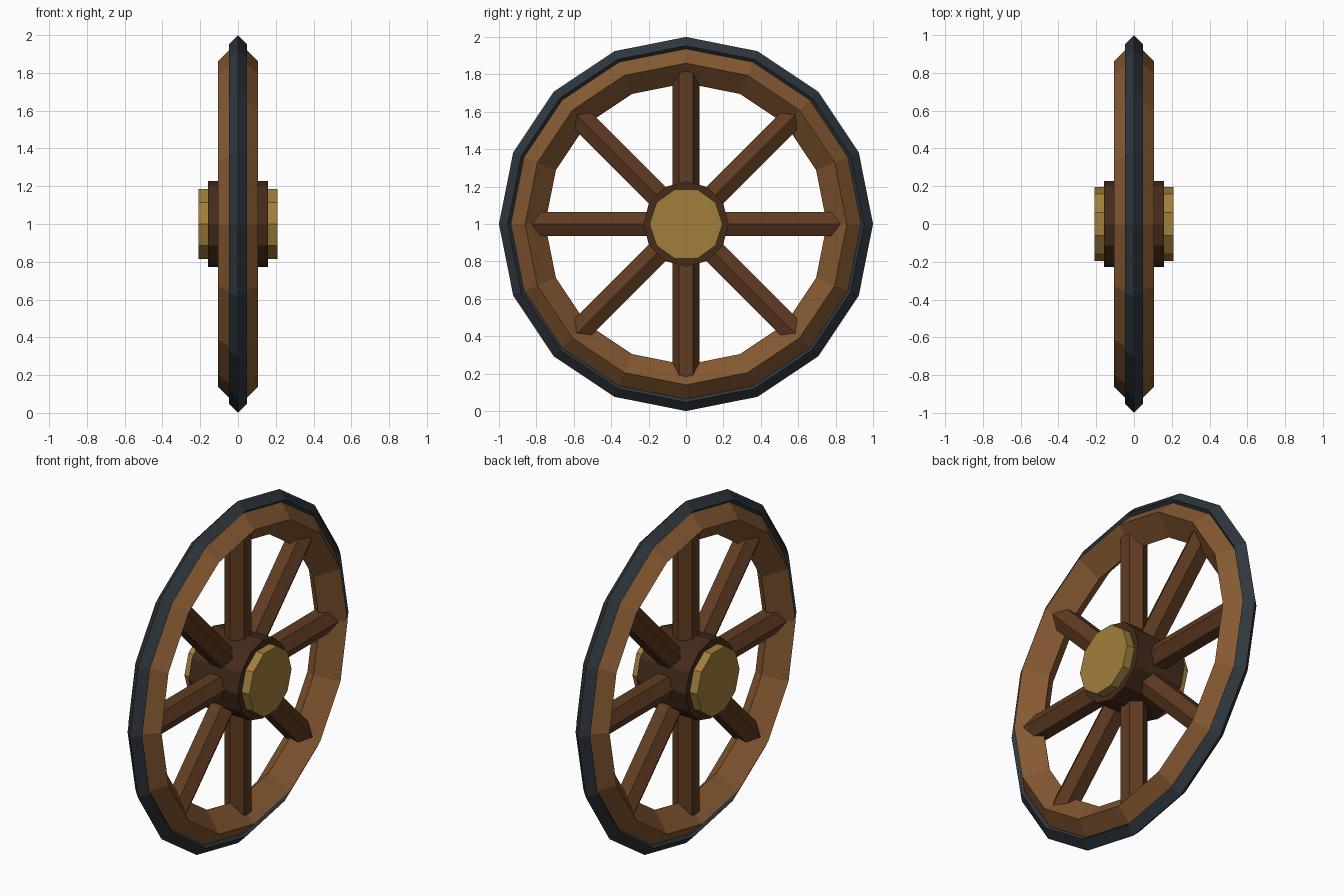
import bpy
from math import pi
from mathutils import Matrix, Vector

if "Cube" in bpy.data.objects:
    bpy.data.objects.remove(bpy.data.objects["Cube"])

CENTRE = Vector((0, 0, 1))


def material(name, rgb):
    m = bpy.data.materials.new(name)
    m.diffuse_color = (*[(c / 255) ** 2.2 for c in rgb], 1)
    m.use_nodes = True
    m.node_tree.nodes["Principled BSDF"].inputs["Base Color"].default_value = m.diffuse_color
    return m


def finish(name, mat):
    ob = bpy.context.object
    ob.name = name
    ob.data.materials.append(mat)
    return ob


def ring(name, radius, thickness, mat):
    # 16-sided ring with a diamond cross-section, axle along x
    bpy.ops.mesh.primitive_torus_add(
        major_segments=16, minor_segments=4, major_radius=radius,
        minor_radius=thickness, location=CENTRE, rotation=(0, pi / 2, 0))
    return finish(name, mat)


def drum(name, sides, radius, x0, x1, mat):
    # Prism lying along the axle from x0 to x1
    bpy.ops.mesh.primitive_cylinder_add(
        vertices=sides, radius=radius, depth=x1 - x0,
        location=CENTRE + Vector(((x0 + x1) / 2, 0, 0)), rotation=(0, pi / 2, 0))
    return finish(name, mat)


iron = material("iron", (50, 58, 65))
rim_wood = material("rim_wood", (133, 90, 53))
spoke_wood = material("spoke_wood", (96, 62, 39))
hub_wood = material("hub_wood", (70, 47, 32))
brass = material("brass", (160, 126, 62))

# Iron tyre and wooden rim
ring("tyre", 0.953, 0.047, iron)
ring("rim", 0.86, 0.107, rim_wood)

# Hub with a brass cap on each end
drum("hub", 12, 0.228, -0.16, 0.16, hub_wood)
drum("cap_left", 10, 0.195, -0.21, -0.12, brass)
drum("cap_right", 10, 0.195, 0.12, 0.21, brass)

# Eight hexagonal spokes; the two upright ones have their edges turned sideways
INNER, OUTER = 0.16, 0.85
for i in range(8):
    bpy.ops.mesh.primitive_cylinder_add(vertices=6, radius=0.073, depth=OUTER - INNER)
    spoke = finish(f"spoke_{i + 1}", spoke_wood)
    twist = 0 if i % 4 == 0 else pi / 2
    spoke.matrix_world = (Matrix.Translation(CENTRE)
                          @ Matrix.Rotation(i * pi / 4, 4, 'X')
                          @ Matrix.Translation((0, 0, (INNER + OUTER) / 2))
                          @ Matrix.Rotation(twist, 4, 'Z'))
